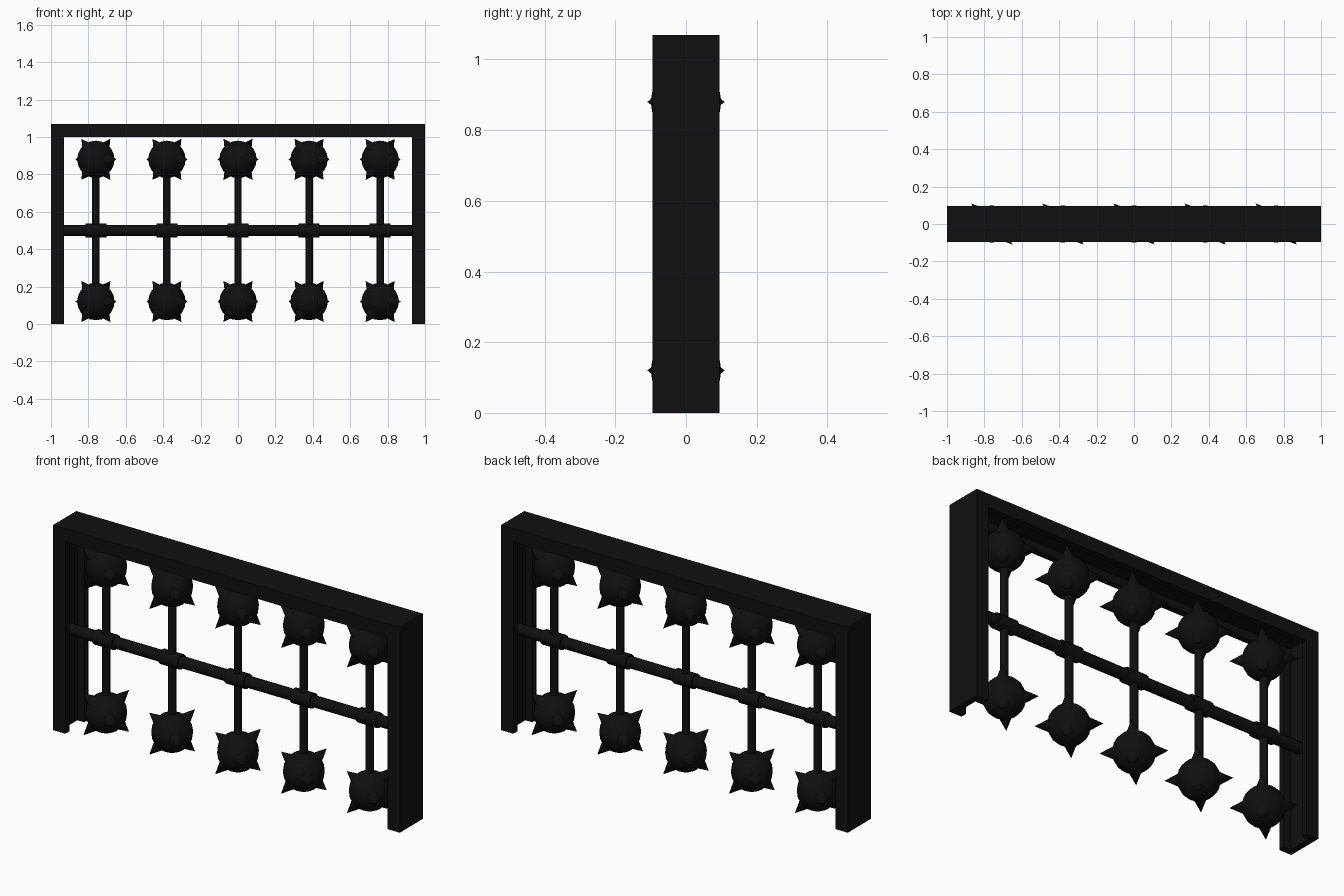
import bpy, bmesh, math
from mathutils import Matrix, Vector

if "Cube" in bpy.data.objects:
    bpy.data.objects.remove(bpy.data.objects["Cube"])

iron = bpy.data.materials.new("black_iron")
iron.diffuse_color = (0.005, 0.005, 0.005, 1)
iron.use_nodes = True
iron.node_tree.nodes["Principled BSDF"].inputs["Base Color"].default_value = iron.diffuse_color

H = 1.07            # frame height
BAR_Z = 0.5         # height of the horizontal bar
BALL_X = [-0.76, -0.38, 0.0, 0.38, 0.76]
BALL_OFF = 0.38     # ball distance above and below the bar


def finish(name, bm, smooth=False):
    bmesh.ops.recalc_face_normals(bm, faces=bm.faces)
    me = bpy.data.meshes.new(name)
    bm.to_mesh(me)
    bm.free()
    me.materials.append(iron)
    ob = bpy.data.objects.new(name, me)
    bpy.context.collection.objects.link(ob)
    if smooth:
        bpy.context.view_layer.objects.active = ob
        ob.select_set(True)
        bpy.ops.object.shade_smooth_by_angle(angle=math.radians(40))
        ob.select_set(False)
    return ob


def cone(bm, a, b, r1, r2, sides):
    """Cylinder or cone from point a to point b."""
    a, b = Vector(a), Vector(b)
    d = b - a
    m = Matrix.Translation((a + b) / 2) @ d.to_track_quat('Z', 'Y').to_matrix().to_4x4()
    bmesh.ops.create_cone(bm, cap_ends=True, segments=sides, radius1=r1, radius2=r2,
                          depth=d.length, matrix=m)


# Frame: U-channel opening inward, swept up, across and down
profile = [(0, -.095), (0, .095), (.07, .095), (.07, .062),
           (.03, .062), (.03, -.062), (.07, -.062), (.07, -.095)]
bm = bmesh.new()
rings = []
for sx, top in ((-1, 0), (-1, 1), (1, 1), (1, 0)):
    rings.append([bm.verts.new((sx * (1 - d), y, top * (H - d))) for d, y in profile])
n = len(profile)
for r, s in zip(rings, rings[1:]):
    for i in range(n):
        j = (i + 1) % n
        bm.faces.new((r[i], r[j], s[j], s[i]))
bm.faces.new(rings[0])
bm.faces.new(rings[-1])
finish("frame", bm)

# Horizontal bar, set into the channels
bm = bmesh.new()
cone(bm, (-.97, 0, BAR_Z), (.97, 0, BAR_Z), .029, .029, 12)
finish("axle_bar", bm, True)

# Six mutually perpendicular spike directions, tilted
axes = [Vector((-.7071, .7071, 0)), Vector((.5, .5, .7071)), Vector((.5, .5, -.7071))]
spikes = axes + [-a for a in axes]

for k, x in enumerate(BALL_X, 1):
    # Sleeve around the bar
    bm = bmesh.new()
    cone(bm, (x - .056, 0, BAR_Z), (x + .056, 0, BAR_Z), .038, .038, 12)
    finish(f"sleeve_{k}", bm, True)

    # Upright rod joining the two balls
    bm = bmesh.new()
    cone(bm, (x, 0, BAR_Z - BALL_OFF), (x, 0, BAR_Z + BALL_OFF), .02, .02, 12)
    finish(f"rod_{k}", bm, True)

    # Spiked balls
    for label, s in (("lower", -1), ("upper", 1)):
        c = Vector((x, 0, BAR_Z + s * BALL_OFF))
        bm = bmesh.new()
        bmesh.ops.create_uvsphere(bm, u_segments=16, v_segments=10, radius=.1,
                                  matrix=Matrix.Translation(c))
        for d in spikes:
            cone(bm, c + d * .08, c + d * .155, .036, 0, 10)
        finish(f"{label}_spiked_ball_{k}", bm, True)
